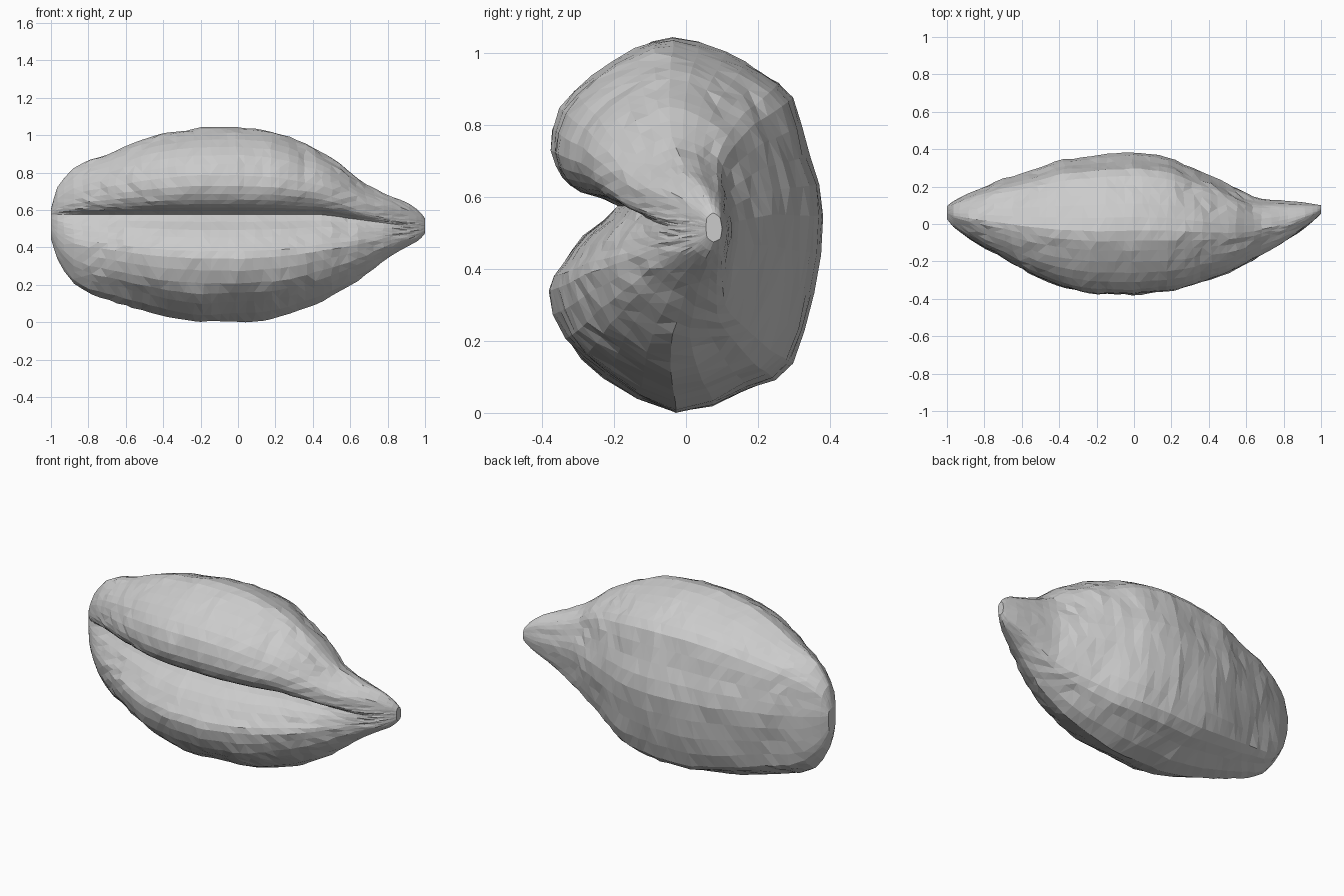
import bpy, bmesh, math, random
from mathutils import Vector, noise

if "Cube" in bpy.data.objects:
    bpy.data.objects.remove(bpy.data.objects["Cube"])

random.seed(4)

# x, z bottom, z top, y front, y back
STATIONS = [
    (-1.0, .45, .61, .03, .10), (-.97, .35, .72, -.01, .125),
    (-.9, .22, .815, -.065, .165), (-.8, .155, .87, -.125, .205),
    (-.6, .095, .945, -.235, .275), (-.4, .035, 1.015, -.33, .345),
    (-.2, .005, 1.045, -.37, .375), (0, .005, 1.05, -.375, .39),
    (.2, .025, 1.02, -.35, .36), (.3, .05, .98, -.325, .315), (.4, .095, .945, -.29, .265),
    (.5, .145, .885, -.255, .215), (.57, .18, .84, -.22, .18), (.62, .215, .79, -.20, .155),
    (.7, .27, .735, -.15, .14), (.8, .35, .685, -.10, .13), (.9, .405, .65, -.03, .12),
    (.97, .445, .60, .03, .11), (1.0, .48, .56, .06, .105)]

# normalised cross-section (depth, height) with a crease at height 0
SECTION = [(-.1, 1), (.28, .91), (.55, .79), (.77, .64), (.89, .3), (1, -.05),
           (.92, -.42), (.77, -.76), (.45, -.88), (-.08, -1), (-.6, -.82),
           (-.88, -.64), (-1, -.41), (-.9, -.28), (-.73, -.14), (-.5, 0),
           (-.76, .08), (-.91, .17), (-1, .33), (-.93, .58), (-.7, .78), (-.38, .93)]
FRONT = range(12, 19)


def spline(a, b, c, d, t):
    return [.5 * (2 * q + (r - p) * t + (2 * p - 5 * q + 4 * r - s) * t * t
                  + (3 * q - p - 3 * r + s) * t ** 3) for p, q, r, s in zip(a, b, c, d)]


def lerp_station(x):
    for a, b in zip(STATIONS, STATIONS[1:]):
        if x <= b[0] + 1e-6:
            t = (x - a[0]) / (b[0] - a[0])
            return [p + (q - p) * t for p, q in zip(a, b)]


def section_loop(depth, per=2):
    pts = [list(p) for p in SECTION]
    for i in FRONT:                           # crease fades to a round front
        u = pts[i][1]
        full = -math.sqrt(1 - u * u)
        pts[i][0] = full + (pts[i][0] - full) * depth
    n = len(pts)
    return [spline(pts[i - 1], pts[i], pts[(i + 1) % n], pts[(i + 2) % n], k / per)
            for i in range(n) for k in range(per)]


# Creased pod with a narrow rounded beak, lofted along x
bm = bmesh.new()
xs = [-1, -.985, -.965, -.93] + [-.88 + .046 * i for i in range(40)] + [.955, .98, 1]
rings = []
for x in xs:
    _, zb, zt, yf, yb = lerp_station(x)
    drop = max(0, min(1, (x - .45) / .45))
    zc = .58 - .06 * drop
    yc, hy = (yf + yb) / 2, (yb - yf) / 2
    depth = min(1, (1.04 + x) / .2) if x < 0 else max(.1, min(1, (.9 - x) / .3))
    fade = min(1, (1 - abs(x)) * 4, (zt - zb) * 1.6)
    ring = []
    for v, u in section_loop(depth):
        z = zc + u * ((zt - zc) if u > 0 else (zc - zb))
        p = Vector((x, yc + v * hy, z))
        bump = noise.noise(p * 5) * .012 + random.uniform(-.003, .003)
        p += Vector((0, v, u)).normalized() * bump * fade
        p.x += random.uniform(-.009, .009) * fade
        ring.append(bm.verts.new(p))
    rings.append(ring)

n = len(rings[0])
for a, b in zip(rings, rings[1:]):
    for i in range(n):
        j = (i + 1) % n
        bm.faces.new((a[i], a[j], b[j], b[i]))
bm.faces.new(rings[0])
bm.faces.new(rings[-1])
bmesh.ops.triangulate(bm, faces=bm.faces[:])
bmesh.ops.recalc_face_normals(bm, faces=bm.faces[:])

# Sit on the ground and centre
lo = [min(v.co[k] for v in bm.verts) for k in range(3)]
hi = [max(v.co[k] for v in bm.verts) for k in range(3)]
shift = Vector((-(lo[0] + hi[0]) / 2, -(lo[1] + hi[1]) / 2, -lo[2]))
bmesh.ops.translate(bm, verts=bm.verts[:], vec=shift)

mesh = bpy.data.meshes.new("seed_pod")
bm.to_mesh(mesh)
bm.free()
bpy.context.collection.objects.link(bpy.data.objects.new("seed_pod", mesh))
